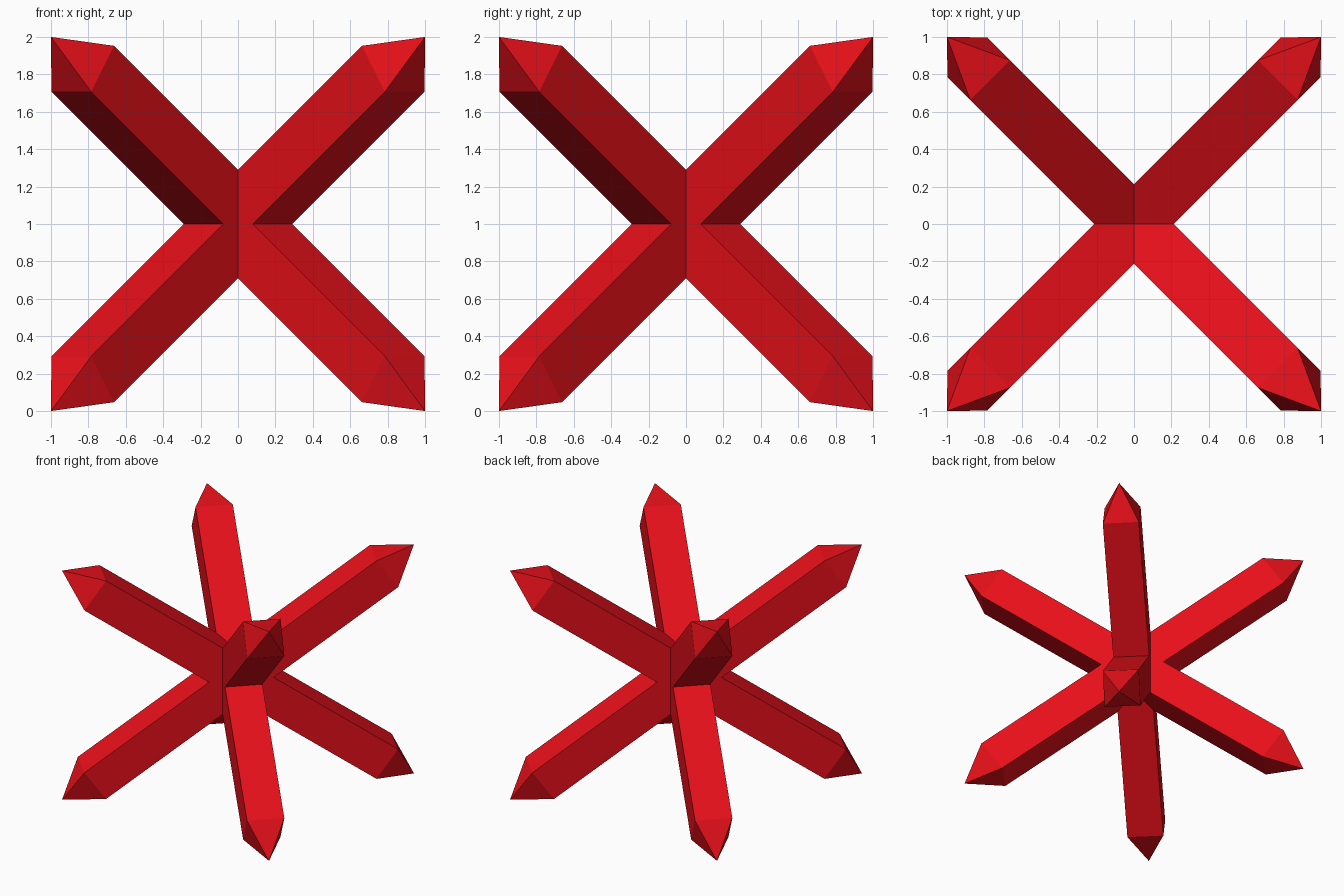
import bpy, bmesh
from math import sqrt
from mathutils import Matrix, Vector

if "Cube" in bpy.data.objects:
    bpy.data.objects.remove(bpy.data.objects["Cube"])

SIDE = 0.30          # square bar thickness
NECK = 0.83 * sqrt(3)  # where the pyramid tip starts, along the diagonal
TIP = sqrt(3)        # tip lands on the cube corner
BACK = -0.5          # start behind the centre, trimmed later

# Pointed square bar along +z
bm = bmesh.new()
bmesh.ops.create_cube(bm, size=1)
for v in bm.verts:
    v.co = (v.co.x * SIDE, v.co.y * SIDE, NECK if v.co.z > 0 else BACK)
top = max(bm.faces, key=lambda f: f.calc_center_median().z)
apex = bmesh.ops.poke(bm, faces=[top])["verts"][0]
apex.co = (0, 0, TIP)

# Turn the bar onto the cube diagonal, two sides staying vertical
u = Vector((-1, 1, 0)).normalized()
v = Vector((-1, -1, 2)).normalized()
d = Vector((1, 1, 1)).normalized()
bm.transform(Matrix((u, v, d)).transposed().to_4x4())

# Keep only the octant, so the mirrored spikes join cleanly at the centre
for axis in ((1, 0, 0), (0, 1, 0), (0, 0, 1)):
    bmesh.ops.bisect_plane(bm, geom=bm.verts[:] + bm.edges[:] + bm.faces[:],
                           plane_co=(0, 0, 0), plane_no=axis, clear_inner=True)

mesh = bpy.data.meshes.new("spikes")
bm.to_mesh(mesh)
bm.free()
spikes = bpy.data.objects.new("crossed_spikes", mesh)
spikes.location.z = 1
bpy.context.collection.objects.link(spikes)

# Eight spikes by mirroring
mirror = spikes.modifiers.new("mirror", 'MIRROR')
mirror.use_axis = (True, True, True)
mirror.merge_threshold = 0.0005

red = bpy.data.materials.new("red")
red.diffuse_color = (0.8, 0.005, 0.01, 1)
red.use_nodes = True
red.node_tree.nodes["Principled BSDF"].inputs["Base Color"].default_value = red.diffuse_color
mesh.materials.append(red)
